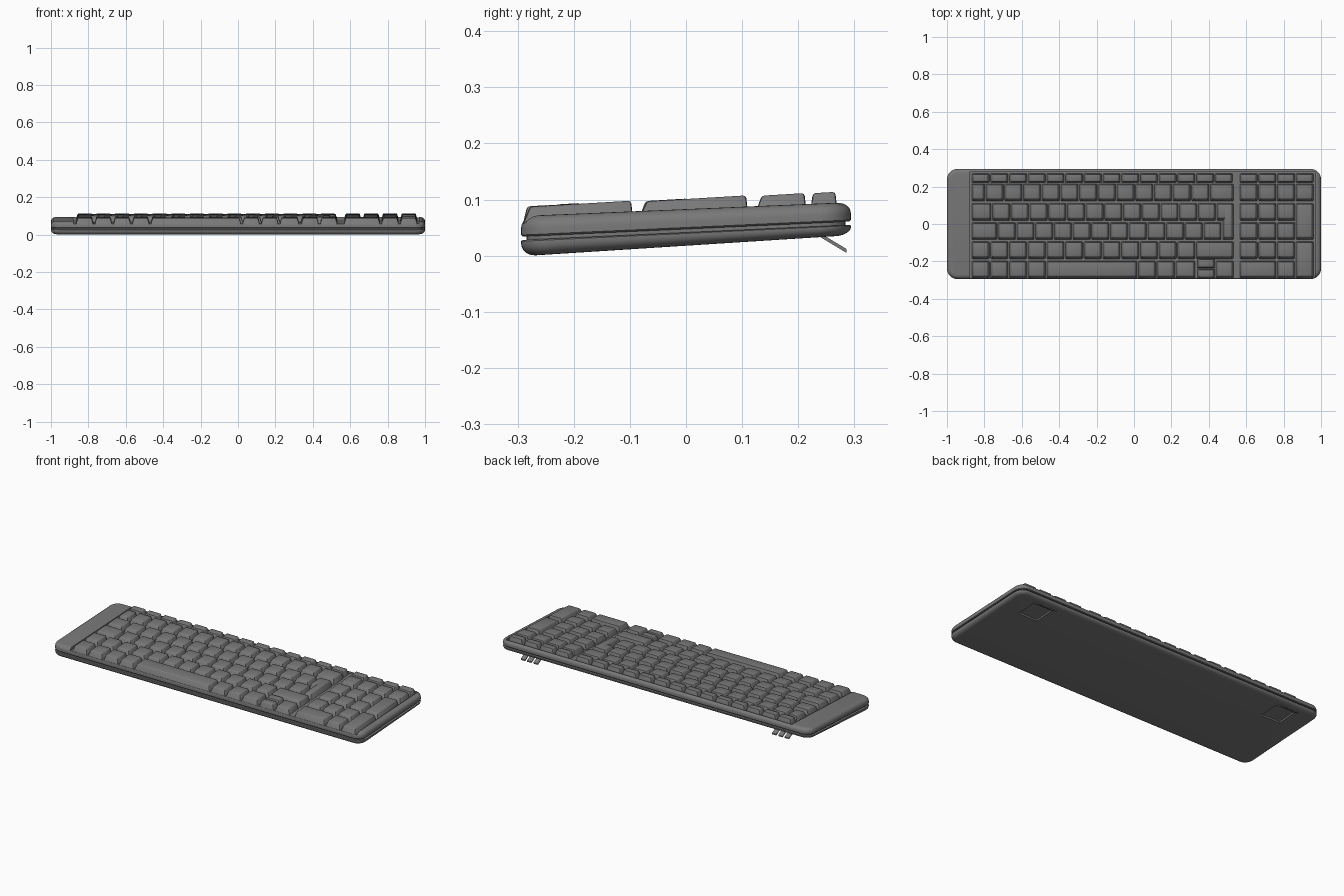
import bpy, bmesh, math

if "Cube" in bpy.data.objects:
    bpy.data.objects.remove(bpy.data.objects["Cube"])

grey = bpy.data.materials.new("dark_grey_plastic")
grey.diffuse_color = (0.19, 0.19, 0.19, 1)
grey.use_nodes = True
grey.node_tree.nodes["Principled BSDF"].inputs["Base Color"].default_value = grey.diffuse_color

# Sloping levels of the wedge-shaped keyboard, as functions of y
bottom = lambda y: 0.0178 + 0.064 * y
seam = lambda y: 0.0445 + 0.046 * y
top = lambda y: 0.083 + 0.042 * y
bed = lambda y: top(y) - 0.013
HX, HY, R = 1.0, 0.294, 0.055


def finish(bm, name, smooth=True):
    bmesh.ops.recalc_face_normals(bm, faces=bm.faces)
    me = bpy.data.meshes.new(name)
    bm.to_mesh(me)
    bm.free()
    ob = bpy.data.objects.new(name, me)
    bpy.context.collection.objects.link(ob)
    me.materials.append(grey)
    if smooth:
        bpy.ops.object.select_all(action='DESELECT')
        ob.select_set(True)
        bpy.context.view_layer.objects.active = ob
        bpy.ops.object.shade_smooth_by_angle(angle=math.radians(35))
    return ob


def loft(name, lo, hi, rings):
    """Stack rounded rectangles: rings of (inset, height fraction)."""
    bm = bmesh.new()
    loops = []
    for inset, t in rings:
        r = R - inset
        loop = []
        for q, (sx, sy) in enumerate(((1, 1), (-1, 1), (-1, -1), (1, -1))):
            for k in range(9):
                a = math.pi / 2 * (q + k / 8)
                x = sx * (HX - R) + r * math.cos(a)
                y = sy * (HY - R) + r * math.sin(a)
                loop.append(bm.verts.new((x, y, lo(y) + t * (hi(y) - lo(y)))))
        loops.append(loop)
    n = len(loops[0])
    for a, b in zip(loops, loops[1:]):
        for i in range(n):
            bm.faces.new((a[i], a[(i + 1) % n], b[(i + 1) % n], b[i]))
    bm.faces.new(loops[0])
    bm.faces.new(loops[-1])
    return finish(bm, name)


def prism(bm, x0, x1, y0, y1, lo, hi, side=0, front=0, back=0, bevel=0):
    """Tapered block between two sloping levels."""
    a = [(x0, y0), (x1, y0), (x1, y1), (x0, y1)]
    b = [(x0 + side, y0 + front), (x1 - side, y0 + front),
         (x1 - side, y1 - back), (x0 + side, y1 - back)]
    va = [bm.verts.new((x, y, lo(y))) for x, y in a]
    vb = [bm.verts.new((x, y, hi(y))) for x, y in b]
    fs = [bm.faces.new(va[::-1]), bm.faces.new(vb)]
    for i in range(4):
        j = (i + 1) % 4
        fs.append(bm.faces.new((va[i], va[j], vb[j], vb[i])))
    if bevel:
        edges = [e for e in {e for f in fs for e in f.edges}
                 if not all(v in va for v in e.verts)]
        bmesh.ops.bevel(bm, geom=edges, offset=bevel, segments=2,
                        profile=0.5, affect='EDGES')


def cut(ob, cutter):
    m = ob.modifiers.new("cut", 'BOOLEAN')
    m.object, m.operation, m.solver = cutter, 'DIFFERENCE', 'EXACT'
    bpy.context.view_layer.objects.active = ob
    bpy.ops.object.modifier_apply(modifier=m.name)
    bpy.data.objects.remove(cutter)


# Case: lower shell, recessed seam core, upper shell
arc = [(1 - math.cos(math.radians(a)), math.sin(math.radians(a)))
       for a in range(0, 91, 15)]
lower = loft("lower_shell", bottom, lambda y: seam(y) - 0.003,
             [(0.026 * i, 0.8 - 0.8 * s) for i, s in arc[::-1]] + [(0, 0.92), (0.003, 1)])
loft("seam_core", lambda y: seam(y) - 0.008, lambda y: seam(y) + 0.008,
     [(0.01, 0), (0.01, 1)])
upper = loft("upper_shell", lambda y: seam(y) + 0.003, top,
             [(0.003, 0), (0, 0.08)] + [(0.024 * i, 0.4 + 0.6 * s) for i, s in arc])

# Recessed key bed, open at the front
bm = bmesh.new()
prism(bm, -0.88, 0.968, -0.35, 0.279, bed, lambda y: 0.2)
cut(upper, finish(bm, "bed_cutter", False))

# Pockets under the case for the folding feet
for s in (-1, 1):
    bm = bmesh.new()
    prism(bm, s * 0.81 - 0.06, s * 0.81 + 0.06, 0.12, 0.24,
          lambda y: -0.1, lambda y: bottom(y) + 0.009)
    cut(lower, finish(bm, "pocket_cutter", False))

# Folding feet: a hinge plate with three prongs
for s, side in ((-1, "left"), (1, "right")):
    bm = bmesh.new()
    leg = lambda y: 0.0375 - 0.6 * (y - 0.232)
    c = s * 0.81
    prism(bm, c - 0.055, c + 0.055, 0.215, 0.25, leg, lambda y: leg(y) + 0.007)
    for k in (-1, 0, 1):
        prism(bm, c + k * 0.041 - 0.014, c + k * 0.041 + 0.014, 0.249, 0.286,
              leg, lambda y: leg(y) + 0.007)
    finish(bm, side + "_foot", False)


def key(bm, x0, x1, y0, y1, front=0.015, drop=0):
    yc = (y0 + y1) / 2
    g = 0.003
    prism(bm, x0 + g, x1 - g, y0, y1, lambda y: bed(y) - 0.002,
          lambda y: 0.1012 - drop + 0.046 * yc + 0.06 * (y - yc),
          0.010, front, 0.004, 0.005)


def run(x, *widths):
    """Turn widths into consecutive (start, end) spans."""
    out = []
    for w in widths:
        out.append((x, x + w))
        x += w
    return out


# Key rows: y range, main block spans, keypad spans
L, P = -0.87, 0.563
pad3 = run(P, 0.1, 0.1, 0.1)
pad4 = run(P, 0.1, 0.1, 0.1, 0.1)
rows = {
    "function_keys": (0.221, 0.27, run(L, *[0.1] * 14) + pad4),
    "number_keys": (0.122, 0.215, run(L, 0.075, *[0.1] * 12, 0.13) + pad4),
    "upper_letter_keys": (0.018, 0.111, run(L, 0.11, *[0.1] * 12) + pad3),
    "home_letter_keys": (-0.085, 0.008, run(L, 0.14, *[0.1] * 12) + pad3),
    "lower_letter_keys": (-0.187, -0.094, run(L, 0.1, *[0.1] * 11, 0.205) + pad3),
    "bottom_keys": (-0.291, -0.198, run(L, 0.1, 0.1, 0.1, 0.1, 0.49, 0.1, 0.1, 0.11)
                    + [(0.435, 0.535)] + run(P, 0.2, 0.1)),
}
for name, (y0, y1, spans) in rows.items():
    bm = bmesh.new()
    for x0, x1 in spans:
        key(bm, x0, x1, y0, y1, 0.005 if name == "function_keys" else 0.013)
    finish(bm, name)

# Tall keys on the keypad
bm = bmesh.new()
key(bm, P + 0.3, P + 0.4, -0.085, 0.111)
key(bm, P + 0.3, P + 0.4, -0.291, -0.094, 0.013)
finish(bm, "tall_keypad_keys")

# Stepped return key
bm = bmesh.new()
key(bm, 0.472, 0.535, -0.085, 0.111)
key(bm, 0.44, 0.535, 0.018, 0.111, drop=0.0005)
finish(bm, "return_key")

# Half-height arrow keys
bm = bmesh.new()
key(bm, 0.335, 0.435, -0.236, -0.184, 0.006, -0.001)
key(bm, 0.335, 0.435, -0.291, -0.24, 0.008)
finish(bm, "arrow_keys")
